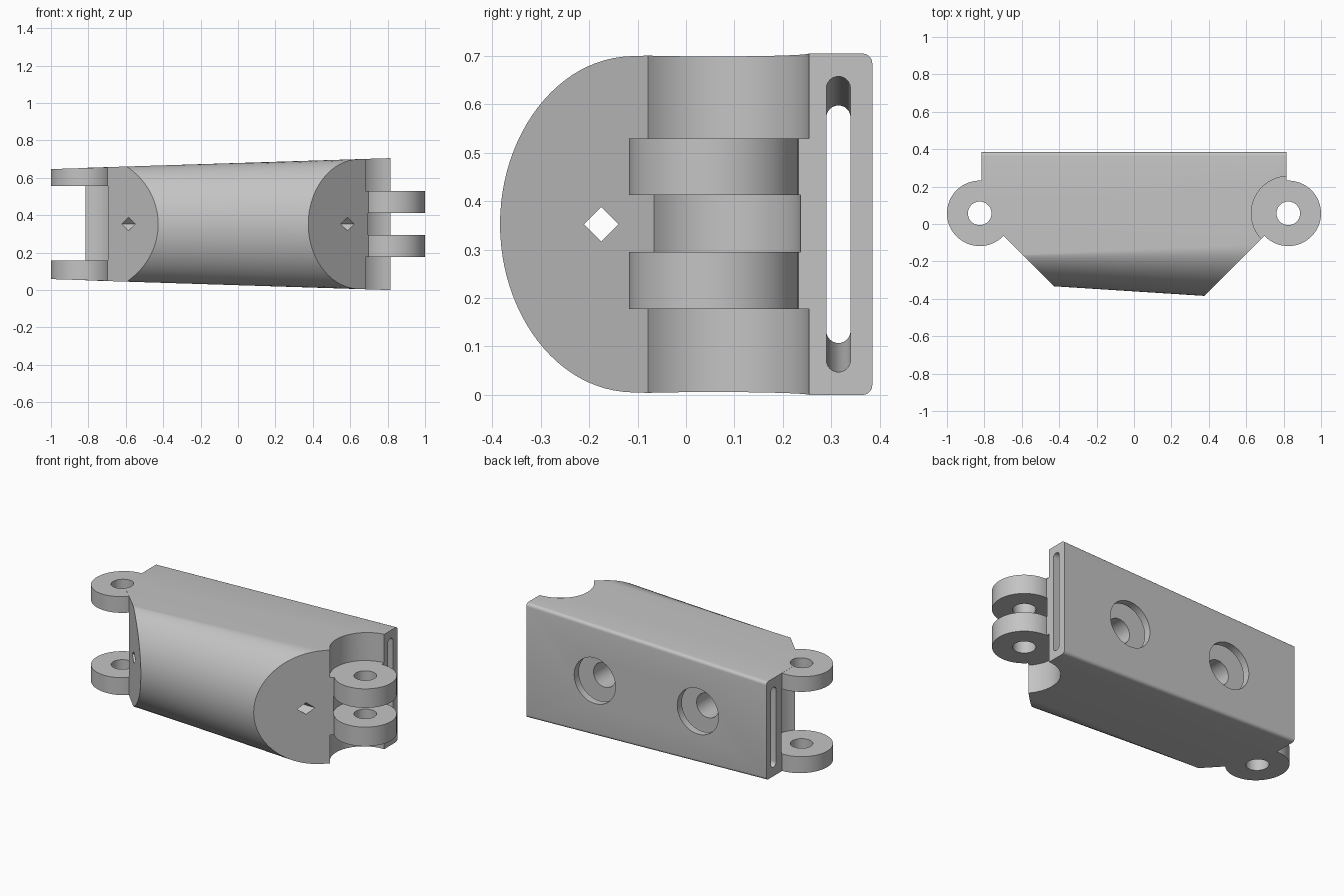
import bpy, bmesh
from math import sin, cos, pi, sqrt
from mathutils import Vector

cube = bpy.data.objects.get("Cube")
if cube:
    bpy.data.objects.remove(cube, do_unlink=True)

MID = 0.3525            # mid height of the whole link
HINGE_X, HINGE_Y = 0.825, 0.057
END = 0.815             # body end in x
PIN_R, LUG_R = 0.063, 0.175

grey = bpy.data.materials.new("plain grey")
grey.use_nodes = True
colour = (0.55, 0.55, 0.55, 1)
grey.diffuse_color = colour
grey.node_tree.nodes["Principled BSDF"].inputs["Base Color"].default_value = colour


def half_height(x):
    return 0.3268 + 0.0318 * x


def make(name, bm):
    bmesh.ops.recalc_face_normals(bm, faces=bm.faces[:])
    mesh = bpy.data.meshes.new(name)
    bm.to_mesh(mesh)
    bm.free()
    mesh.materials.append(grey)
    obj = bpy.data.objects.new(name, mesh)
    bpy.context.collection.objects.link(obj)
    return obj


def loft(ring_a, ring_b):
    bm = bmesh.new()
    a = [bm.verts.new(p) for p in ring_a]
    b = [bm.verts.new(p) for p in ring_b]
    n = len(a)
    for i in range(n):
        j = (i + 1) % n
        bm.faces.new((a[i], a[j], b[j], b[i]))
    bm.faces.new(a)
    bm.faces.new(b)
    return bm


def circle(x, y, z, r, n=64):
    return [(x + r * cos(2 * pi * i / n), y + r * sin(2 * pi * i / n), z) for i in range(n)]


def upright(x, z0, z1, r):
    return make("cutter", loft(circle(x, HINGE_Y, z0, r), circle(x, HINGE_Y, z1, r)))


def bore(x, y0, y1, r):
    ring = circle(x, MID, 0, r)
    return make("cutter", loft([(p[0], y0, p[1]) for p in ring],
                               [(p[0], y1, p[1]) for p in ring]))


def cut(obj, cutter):
    mod = obj.modifiers.new("cut", 'BOOLEAN')
    mod.operation = 'DIFFERENCE'
    mod.solver = 'EXACT'
    mod.object = cutter
    bpy.context.view_layer.objects.active = obj
    bpy.ops.object.modifier_apply(modifier=mod.name)
    bpy.data.objects.remove(cutter, do_unlink=True)


def smooth(obj):
    bpy.ops.object.select_all(action='DESELECT')
    obj.select_set(True)
    bpy.context.view_layer.objects.active = obj
    bpy.ops.object.shade_smooth_by_angle(angle=0.5)


# Body section: rounded front, flat top and bottom, small back corner rounds
def section(x, steps=48, back=0.385, r=0.02):
    t = (x + 0.6) / 1.3
    h = half_height(x)
    h_left, sag = half_height(-0.6), 0.157
    radius = (h_left ** 2 + sag ** 2) / (2 * sag)
    pts = []
    for i in range(steps + 1):
        a = -pi / 2 + pi * i / steps
        y_left = -0.165 - sqrt(radius ** 2 - (h_left * sin(a)) ** 2) + radius - sag
        y_right = -0.11 - 0.295 * cos(a)
        pts.append((x, y_left + (y_right - y_left) * t, MID + h * sin(a)))
    for side in (1, -1):
        for i in range(6):
            a = pi / 2 * i / 5
            if side == 1:
                a = pi / 2 - a
            pts.append((x, back - r + r * cos(a), MID + side * (h - r + r * sin(a))))
    return pts


bm = loft(section(-END), section(END))
# Slanted front ends
for side in (1, -1):
    res = bmesh.ops.bisect_plane(bm, geom=bm.verts[:] + bm.edges[:] + bm.faces[:],
                                 plane_co=(side * 0.76, 0, 0),
                                 plane_no=Vector((side, -1, 0)).normalized(),
                                 clear_outer=True)
    edges = [e for e in res["geom_cut"] if isinstance(e, bmesh.types.BMEdge)]
    bmesh.ops.edgeloop_fill(bm, edges=edges)
body = make("body", bm)

# Hinge clearances: three on one end, one wide pocket on the other
for z0, z1, r in ((-0.1, 0.177, 0.198), (0.53, 0.8, 0.198), (0.295, 0.413, 0.18)):
    cut(body, upright(HINGE_X, z0, z1, r))
cut(body, upright(-HINGE_X, 0.157, 0.555, 0.18))
for side in (1, -1):
    cut(body, upright(side * HINGE_X, -0.2, 0.9, PIN_R))


# Tapered strap slot running lengthwise
def slot_ring(x, half, r=0.025, n=12):
    pts = []
    for side in (1, -1):
        for i in range(n + 1):
            a = pi * i / n
            pts.append((x, 0.315 + side * r * cos(a), MID + side * (half - r + r * sin(a))))
    return pts


cut(body, make("cutter", loft(slot_ring(-0.83, 0.245), slot_ring(0.83, 0.306))))


# Diamond cord channel
def diamond(x, r=0.036):
    return [(x, -0.175 + r * cos(i * pi / 2), MID + r * sin(i * pi / 2)) for i in range(4)]


cut(body, make("cutter", loft(diamond(-0.9), diamond(0.9))))

# Stepped round holes in the back
for side in (1, -1):
    cut(body, bore(side * 0.35, 0.29, 0.5, 0.14))
    cut(body, bore(side * 0.35, -0.17, 0.4, 0.075))
smooth(body)


# Hinge lugs with pin holes
def lug(name, side, z0, z1, taper=0):
    bm = loft(circle(side * HINGE_X, HINGE_Y, z0, LUG_R),
              circle(side * HINGE_X, HINGE_Y, z1, LUG_R))
    outer = z1 if taper > 0 else z0
    for v in bm.verts:      # outer face follows the taper of the body
        if taper and abs(v.co.z - outer) < 1e-4:
            v.co.z = MID + taper * (half_height(v.co.x) - 0.001)
    obj = make(name, bm)
    cut(obj, upright(side * HINGE_X, -0.2, 0.9, PIN_R))
    smooth(obj)


lug("inner_lug_lower", 1, 0.177, 0.295)
lug("inner_lug_upper", 1, 0.413, 0.53)
lug("outer_lug_lower", -1, 0.05, 0.157, -1)
lug("outer_lug_upper", -1, 0.555, 0.66, 1)
